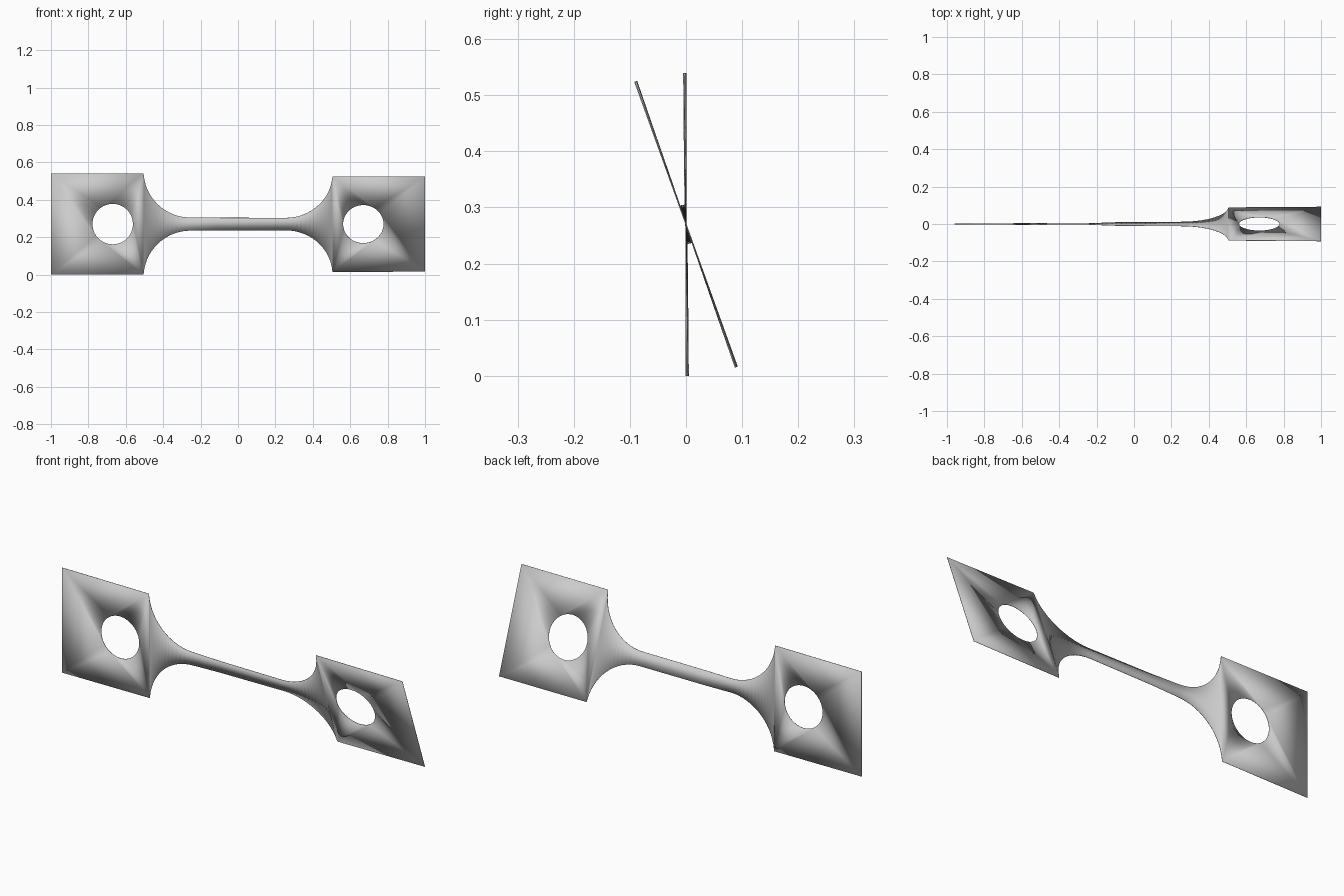
import bpy, bmesh, math

if "Cube" in bpy.data.objects:
    bpy.data.objects.remove(bpy.data.objects["Cube"], do_unlink=True)

HALF = 0.27          # half the tab height, also the height of the long axis
NECK = 0.035         # half the neck height
RADIUS = 0.25        # fillet radius
NECK_END = 0.255     # where the straight neck meets the fillet
TAB = NECK_END + RADIUS
HOLE_X, HOLE_R = 0.67, 0.108
ARC = 16             # hole segments per side

# Twist in degrees along the length, concentrated in the neck
TWIST = [(-1, 0), (-0.5, 0.9), (-0.28, 2.5), (-0.1, 14), (0.25, 18.5), (0.5, 19), (1, 19.8)]


def twist(x):
    for (x0, a0), (x1, a1) in zip(TWIST, TWIST[1:]):
        if x <= x1:
            return math.radians(a0 + (a1 - a0) * (x - x0) / (x1 - x0))
    return math.radians(TWIST[-1][1])


def half_height(x):
    d = abs(x) - NECK_END
    if d <= 0:
        return NECK
    return min(HALF, NECK + RADIUS - math.sqrt(max(0, RADIUS ** 2 - d * d)))


bm = bmesh.new()


def point(x, r):
    a = twist(x)
    return bm.verts.new((x, -r * math.sin(a), HALF + r * math.cos(a)))


# Neck and fillets: columns from one tab to the other
fillet = [NECK_END + RADIUS * math.sin(math.pi / 2 * i / 16) for i in range(1, 17)]
neck = [NECK_END * i / 10 for i in range(-10, 11)]
columns = [-x for x in reversed(fillet)] + neck + fillet
pairs = [(point(x, -half_height(x)), point(x, half_height(x))) for x in columns]
for (b0, t0), (b1, t1) in zip(pairs, pairs[1:]):
    bm.faces.new((b0, b1, t1, t0))


# End tabs: four faces around a round hole
def tab(side, inner):
    bottom, top = inner
    corners = [point(side, HALF), top, bottom, point(side, -HALF)]
    n = 4 * ARC
    ring = []
    for i in range(n):
        a = math.pi / 4 + 2 * math.pi * i / n
        ring.append(point(side * (HOLE_X + HOLE_R * math.cos(a)), HOLE_R * math.sin(a)))
    for k in range(4):
        arc = [ring[(k * ARC + j) % n] for j in range(ARC + 1)]
        face = [corners[k], corners[(k + 1) % 4]] + arc[::-1]
        bm.faces.new(face if side > 0 else face[::-1])


tab(-1, pairs[0])
tab(1, pairs[-1])
bmesh.ops.recalc_face_normals(bm, faces=bm.faces)

mesh = bpy.data.meshes.new("twisted_strip")
bm.to_mesh(mesh)
bm.free()
strip = bpy.data.objects.new("twisted_strip", mesh)
bpy.context.collection.objects.link(strip)

# Plain grey metal
grey = bpy.data.materials.new("grey_metal")
grey.use_nodes = True
grey.diffuse_color = (0.6, 0.6, 0.6, 1)
grey.node_tree.nodes["Principled BSDF"].inputs["Base Color"].default_value = (0.6, 0.6, 0.6, 1)
mesh.materials.append(grey)

# Thin sheet thickness
sheet = strip.modifiers.new("sheet", "SOLIDIFY")
sheet.thickness = 0.002
sheet.offset = 0

bpy.context.view_layer.objects.active = strip
strip.select_set(True)
bpy.ops.object.shade_smooth_by_angle(angle=math.radians(30))
